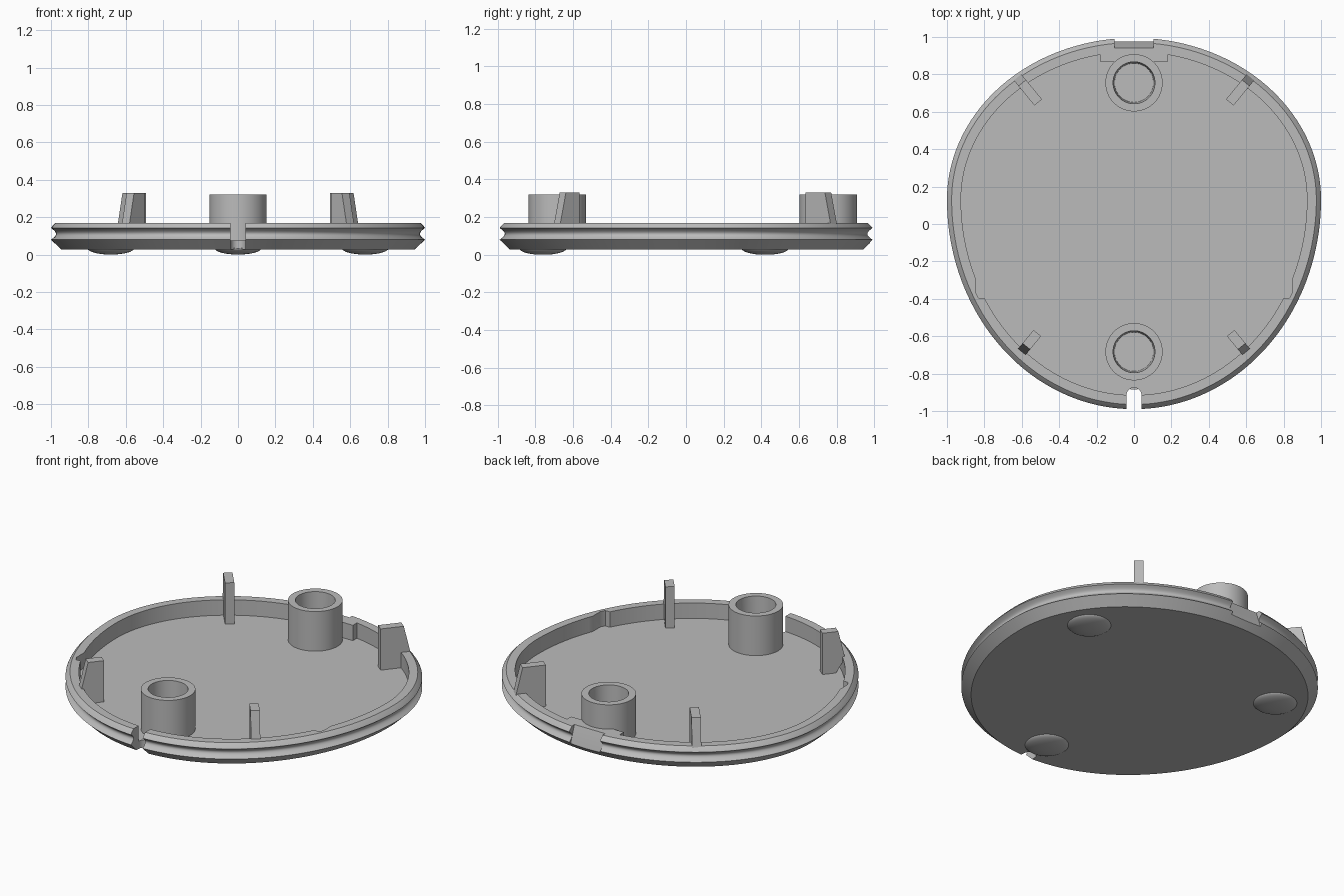
import bpy, bmesh
from math import sin, cos, pi, radians
from mathutils import Vector, Matrix

if "Cube" in bpy.data.objects:
    bpy.data.objects.remove(bpy.data.objects["Cube"])

grey = bpy.data.materials.new("plain grey")
grey.use_nodes = True
grey.diffuse_color = (0.5, 0.5, 0.5, 1)
grey.node_tree.nodes["Principled BSDF"].inputs["Base Color"].default_value = (0.5, 0.5, 0.5, 1)

BOTTOM, FLOOR, RIM, TOP = 0.027, 0.075, 0.17, 0.33


def make(name, bm):
    bmesh.ops.remove_doubles(bm, verts=bm.verts, dist=1e-5)
    bmesh.ops.recalc_face_normals(bm, faces=bm.faces)
    me = bpy.data.meshes.new(name)
    bm.to_mesh(me)
    bm.free()
    me.materials.append(grey)
    ob = bpy.data.objects.new(name, me)
    bpy.context.collection.objects.link(ob)
    return ob


def loft(name, rings, closed=False):
    """Skin a list of equal-length point rings; cap the ends unless closed."""
    bm = bmesh.new()
    loops = [[bm.verts.new(p) for p in ring] for ring in rings]
    n = len(loops[0])
    pairs = list(zip(loops, loops[1:]))
    if closed:
        pairs.append((loops[-1], loops[0]))
    for a, b in pairs:
        for i in range(n):
            j = (i + 1) % n
            bm.faces.new((a[i], a[j], b[j], b[i]))
    if not closed:
        bm.faces.new(loops[0])
        bm.faces.new(loops[-1])
    return make(name, bm)


def prism(name, pts, lo, hi, frame=Matrix()):
    return loft(name, [[frame @ Vector((x, y, h)) for x, y in pts] for h in (lo, hi)])


def circle(r, z, x=0, y=0, n=64):
    return [(x + r * cos(2 * pi * i / n), y + r * sin(2 * pi * i / n), z) for i in range(n)]


def egg(inset, z, n=160):
    """Egg outline, longer toward the front, moved inward by inset."""
    pts = []
    for i in range(n):
        c, s = cos(2 * pi * i / n), sin(2 * pi * i / n)
        ry = (0.865 if s > 0 else 1.12) - inset
        pts.append(((1 - inset) * c, 0.13 + ry * s, z))
    return pts


def combine(target, tool, operation):
    mod = target.modifiers.new("join", 'BOOLEAN')
    mod.operation, mod.object, mod.solver = operation, tool, 'EXACT'
    bpy.context.view_layer.objects.active = target
    bpy.ops.object.modifier_apply(modifier=mod.name)
    bpy.data.objects.remove(tool)


def smooth(ob):
    bpy.ops.object.select_all(action='DESELECT')
    ob.select_set(True)
    bpy.context.view_layer.objects.active = ob
    bpy.ops.object.shade_smooth_by_angle(angle=radians(30))


# Tray: bevelled underside, round groove in the edge, recessed floor
groove = [(0.027 * sin(pi * k / 8), 0.08 + 0.062 * k / 8) for k in range(9)]
section = [(0.055, BOTTOM)] + groove + [(0.005, 0.15), (0.025, RIM), (0.075, RIM), (0.075, FLOOR)]
tray = loft("tray", [egg(d, z) for d, z in section])

# Thicker block behind the rear notch
block = prism("block", [(-0.18, 0.865), (0.18, 0.865), (0.18, 0.935), (-0.18, 0.935)], 0.05, RIM)
combine(tray, block, 'UNION')

# Side pockets in the inner wall
for s in (1, -1):
    pts = [(0.7, -0.397), (0.83, -0.397), (0.845, -0.37), (0.845, -0.2), (0.7, -0.2)]
    combine(tray, prism("pocket", [(s * x, y) for x, y in pts], FLOOR, 0.25), 'DIFFERENCE')

# Sloped rear notch
yz_frame = Matrix(((0, 0, 1, 0), (1, 0, 0, 0), (0, 1, 0, 0), (0, 0, 0, 1)))
notch = [(0.937, 0.2), (0.94, RIM), (0.975, 0.07), (0.99, 0), (1.2, 0), (1.2, 0.2)]
combine(tray, prism("notch", notch, -0.105, 0.105, yz_frame), 'DIFFERENCE')

# Round-ended front slot
slot = [(0.04 * cos(pi * k / 12), -0.915 + 0.04 * sin(pi * k / 12)) for k in range(13)]
combine(tray, prism("slot", slot + [(-0.04, -1.2), (0.04, -1.2)], -0.1, 0.4), 'DIFFERENCE')
smooth(tray)

# Hollow screw bosses
for name, y in (("rear_boss", 0.755), ("front_boss", -0.683)):
    wall = [(0.153, FLOOR - 0.01), (0.153, 0.32), (0.112, 0.32), (0.104, FLOOR - 0.01)]
    smooth(loft(name, [circle(r, z, 0, y) for r, z in wall], closed=True))

# Four upright clips with sloped outer ends
for side, s in (("left", 1), ("right", -1)):
    for end, a, b in (("rear", (0.512, 0.65), (0.623, 0.785)), ("front", (0.517, -0.583), (0.601, -0.685))):
        start = Vector((s * a[0], a[1], 0))
        run = Vector((s * b[0], b[1], 0)) - start
        length = run.length
        out = run.normalized()
        across = out.cross(Vector((0, 0, 1)))
        frame = Matrix((out, (0, 0, 1), across)).transposed().to_4x4()
        frame.translation = start
        shape = [(0, FLOOR - 0.01), (length - 0.06, FLOOR - 0.01), (length, 0.16),
                 (length - 0.04, TOP), (0, TOP)]
        prism(f"{side}_{end}_clip", shape, -0.026, 0.026, frame)

# Three shallow domed feet
for name, x, y in (("front_foot", 0, -0.76), ("left_foot", 0.68, 0.42), ("right_foot", -0.68, 0.42)):
    steps = [k * pi / 16 for k in range(1, 9)]
    smooth(loft(name, [circle(0.125 * sin(t), 0.034 * (1 - cos(t)), x, y, 40) for t in steps]))
